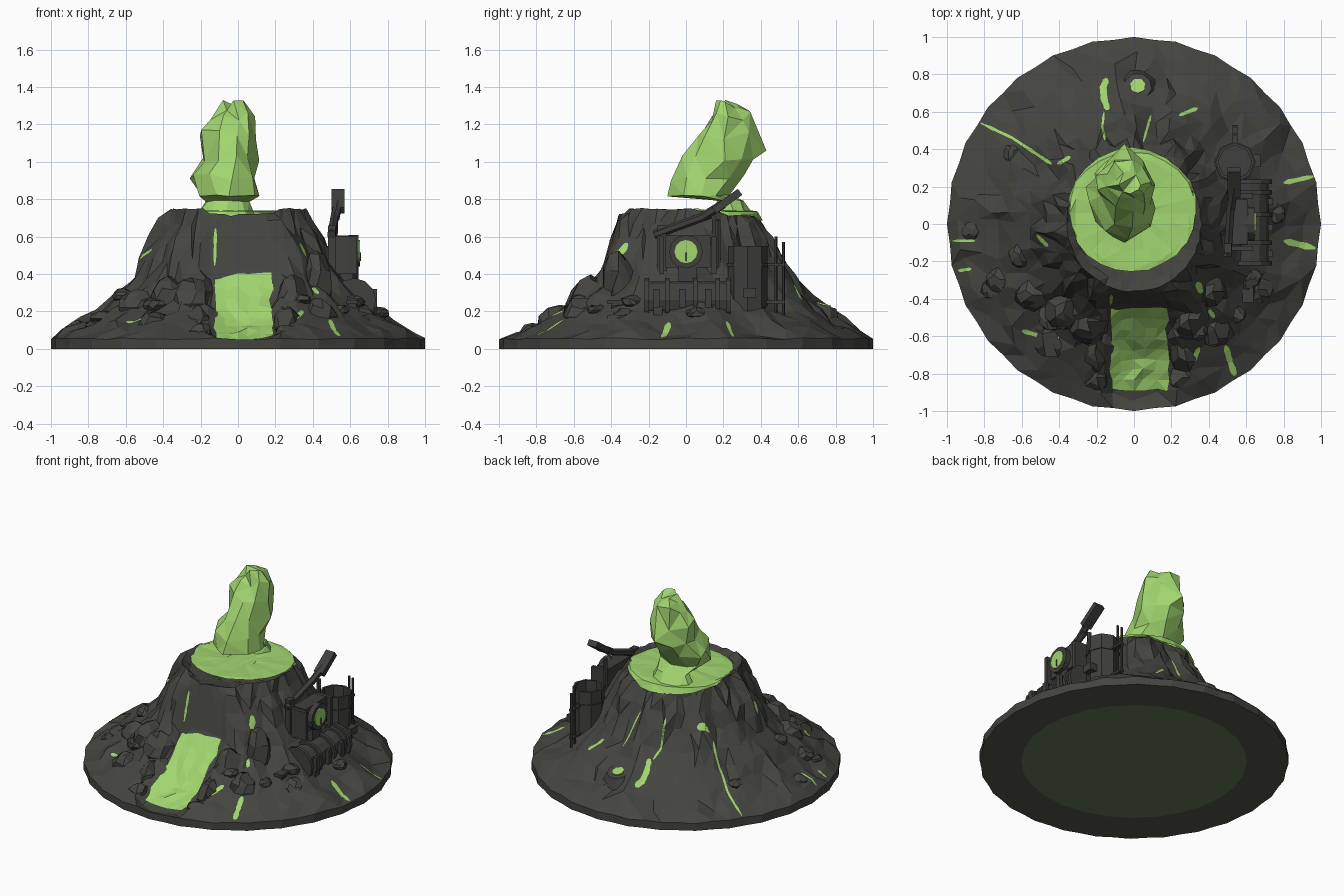
import bpy, bmesh, math, random
from mathutils import Vector, noise
from mathutils.bvhtree import BVHTree

if "Cube" in bpy.data.objects:
    bpy.data.objects.remove(bpy.data.objects["Cube"])

random.seed(7)
J = lambda a: random.uniform(-a, a)


def mat(name, col):
    m = bpy.data.materials.new(name)
    m.diffuse_color = (*col, 1)
    m.use_nodes = True
    m.node_tree.nodes["Principled BSDF"].inputs["Base Color"].default_value = m.diffuse_color
    return m


ROCK = mat("dark rock", (0.058, 0.058, 0.052))
LAVA = mat("green lava", (0.36, 0.67, 0.16))
METAL = mat("dark metal", (0.05, 0.05, 0.048))
UNDER = mat("underside green", (0.125, 0.18, 0.092))
BASE = mat("underside rim", (0.088, 0.092, 0.07))


def finish(bm, name, *mats, tri=False):
    if tri:
        bmesh.ops.triangulate(bm, faces=bm.faces[:])
    bmesh.ops.recalc_face_normals(bm, faces=bm.faces[:])
    me = bpy.data.meshes.new(name)
    bm.to_mesh(me)
    bm.free()
    ob = bpy.data.objects.new(name, me)
    bpy.context.collection.objects.link(ob)
    for m in mats:
        me.materials.append(m)
    return ob


def lerp_table(t, x):
    for (a, va), (b, vb) in zip(t, t[1:]):
        if x <= b:
            return va + (vb - va) * max(0, x - a) / (b - a)
    return t[-1][1]


def loft(bm, rings):
    for a, b in zip(rings, rings[1:]):
        n = len(a)
        for i in range(n):
            bm.faces.new((a[i], a[(i + 1) % n], b[(i + 1) % n], b[i]))


# ---- volcano cone with a carved front alcove and channel
PROFILE = [(0, .69), (.2, .69), (.31, .705), (.36, .748), (.40, .67), (.45, .585), (.5, .48), (.57, .37),
           (.65, .285), (.74, .205), (.83, .145), (.92, .10), (1, .055)]
FLOW = [(.30, .748), (.36, .74), (.45, .38), (.56, .27), (.7, .14), (.88, .055), (1, .045)]
SEG = 56
bm = bmesh.new()
rings = []
for k, (r, h) in enumerate(PROFILE[1:]):
    ring = []
    last = r == 1
    for i in range(SEG):
        a = 2 * math.pi * (i + (0 if last else J(.35))) / SEG
        slope = .38 < r < .95
        ridge = noise.noise(Vector((math.cos(a) * 4, math.sin(a) * 4, r * 2.5)))
        rr = r + (J(.022) + ridge * .035 if slope else J(.006) if r < .4 else 0)
        if last and i % 2:
            rr = .99
        x, y = rr * math.cos(a), rr * math.sin(a)
        z = h + (J(.016) + ridge * .03 if slope else J(.005))
        if r == .36:
            z -= .035 * max(0, math.sin(a))
        if y < -.3 and r < 1:
            if abs(x - .03) < .19:
                z = min(z, lerp_table(FLOW, -y) - .02)
            elif abs(x) < .35:
                z = min(z, lerp_table(FLOW, -y) + .04 + J(.015))
        ring.append(bm.verts.new((x, y, max(z, .03))))
    rings.append(ring)
bm.faces.new(rings[0])
skirt = [bm.verts.new((v.co.x, v.co.y, 0)) for v in rings[-1]]
inner = [bm.verts.new((v.co.x * .73, v.co.y * .73, 0)) for v in rings[-1]]
loft(bm, rings + [skirt, inner])
bm.faces.new(inner)
for f in bm.faces:     # underside: rim and centre
    if all(v.co.z == 0 for v in f.verts):
        f.material_index = 1 if len(f.verts) > 4 else 2
bmesh.ops.triangulate(bm, faces=bm.faces[:])
tree = BVHTree.FromBMesh(bm)
finish(bm, "volcano_cone", ROCK, UNDER, BASE)


def ground(x, y):
    hit = tree.ray_cast(Vector((x, y, 3)), Vector((0, 0, -1)))[0]
    return hit.z if hit else .05


# ---- lava flow down the front
bm = bmesh.new()
grid = []
for j in range(9):
    y = -.455 - .435 * j / 8
    row = []
    for i in range(6):
        x = -.125 + .305 * i / 5 + J(.012)
        yy = y + J(.01)
        z = lerp_table(FLOW, -yy) + J(.014)
        row.append(bm.verts.new((x, yy, max(z, min(ground(x, yy) + .01, z + .03)))))
    grid.append(row)
for a, b in zip(grid, grid[1:]):
    for i in range(5):
        bm.faces.new((a[i], b[i], b[i + 1], a[i + 1]))
finish(bm, "lava_flow", LAVA, tri=True)

# ---- lava pool in the crater, draped over the back rim
bm = bmesh.new()
rings = []
for s in (.3, .65, .92, 1.03, 1.1):
    ring = []
    for i in range(24):
        a = 2 * math.pi * i / 24
        back = max(0, math.sin(a))
        q = s + (J(.02) if s > .4 else 0)
        if s > 1:
            q = min(q, 1.0 + .11 * back + J(.025))
        x, y = -.01 + .335 * q * math.cos(a), .06 + .315 * q * math.sin(a)
        z = .737 + J(.004) if s < 1 else max(.735 - .05 * back * (s > 1.05), ground(x, y) + .012)
        ring.append(bm.verts.new((x, y, z)))
    rings.append(ring)
loft(bm, rings)
bm.faces.new(rings[0])
finish(bm, "lava_pool", LAVA, tri=True)

# ---- leaning lava plume: (z, centre x, centre y, radius x, radius y)
bm = bmesh.new()
rings = []
for z, cx, cy, rx, ry in ((.71, -.07, .25, .16, .12), (.79, -.06, .24, .12, .07), (.82, -.05, .07, .16, .16),
                          (.92, -.07, .12, .18, .19), (1.03, -.05, .19, .15, .19), (1.15, -.05, .22, .145, .15),
                          (1.25, -.03, .23, .12, .11), (1.30, -.03, .22, .06, .06)):
    w = .14 if z > .85 else .05
    ring = []
    for i in range(9):
        a = 2 * math.pi * (i + J(.25)) / 9
        q = 1 + J(w)
        ring.append(bm.verts.new((cx + rx * q * math.cos(a), cy + ry * q * math.sin(a), z + J(.03 if w > .1 else .006))))
    rings.append(ring)
loft(bm, rings)
bm.faces.new(rings[0])
bm.faces.new(rings[-1])
for p in ((-.05, .43, 1.06), (-.08, .21, 1.33), (-.24, .12, .93), (-.05, -.1, .815)):   # pointed licks
    min(bm.verts, key=lambda v: (v.co - Vector(p)).length).co = p
finish(bm, "lava_plume", LAVA, tri=True)


# ---- boulders
def boulder(name, x, y, z, sx, sy, sz):
    bm = bmesh.new()
    bmesh.ops.create_icosphere(bm, subdivisions=2, radius=1)
    off = Vector((x, y, z)) * 9
    for v in bm.verts:
        q = 1 + .3 * noise.noise(v.co * 1.1 + off) + J(.04)
        v.co = Vector((x + v.co.x * sx * q, y + v.co.y * sy * q, max(.01, z + v.co.z * sz * q)))
    bmesh.ops.dissolve_limit(bm, angle_limit=.42, verts=bm.verts[:], edges=bm.edges[:])
    finish(bm, name, ROCK)


for b in ((-.25, -.52, .24, .11, .12, .14), (-.21, -.68, .12, .08, .11, .11), (-.2, -.82, .06, .07, .08, .07),
          (.29, -.51, .24, .10, .12, .15), (.27, -.68, .12, .08, .11, .11), (.26, -.82, .06, .07, .08, .07),
          (-.38, -.47, .26, .1, .1, .13), (.42, -.36, .33, .08, .09, .18), (.43, -.56, .17, .1, .1, .11),
          (-.44, -.62, .12, .11, .1, .09), (-.54, -.38, .22, .1, .09, .1), (.66, -.35, .14, .09, .08, .08)):
    boulder("boulder", *b)
for i in range(14):
    a, r = random.uniform(2.6, 6.6), random.uniform(.62, .88)
    x, y, s = r * math.cos(a), r * math.sin(a), random.uniform(.05, .08)
    if abs(x - .03) > .27:
        boulder("small_rock", x, y, ground(x, y) - .015, s, s, s * .55)


# ---- glowing cracks: ribbons draped on the slope
def crack(w, *pts):
    bm = bmesh.new()
    pts = [Vector(p) for p in pts]
    path = [a.lerp(b, k / 6) for a, b in zip(pts, pts[1:]) for k in range(6)] + [pts[-1]]
    n, prev = len(path), None
    for i, p in enumerate(path):
        d = (path[min(i + 1, n - 1)] - path[max(i - 1, 0)]).normalized()
        half = w / 2 * min(1, .4 + 2 * math.sin(math.pi * i / (n - 1))) * (1 + J(.2))
        row = []
        for s in (1, 0, -1):
            x, y = p.x - d.y * half * s, p.y + d.x * half * s
            row.append(bm.verts.new((x, y, ground(x, y) + .005)))
        if prev:
            for k in (0, 1):
                bm.faces.new((prev[k], prev[k + 1], row[k + 1], row[k]))
        prev = row
    finish(bm, "lava_crack", LAVA)


crack(.034, (-.145, .78), (-.165, .73), (-.16, .67), (-.14, .61))
crack(.012, (-.16, .6), (-.17, .52), (-.155, .45))
crack(.016, (-.82, .54), (-.65, .46), (-.5, .36), (-.44, .32))
crack(.02, (-.41, .32), (-.34, .36))
crack(.024, (.8, .22), (.96, .255))
crack(.032, (.8, -.09), (.97, -.13))
crack(.03, (.49, -.65), (.515, -.74), (.54, -.81))
crack(.022, (-.6, -.57), (-.5, -.6), (-.4, -.61))
crack(.02, (.24, .58), (.34, .62))
crack(.012, (.05, .44), (.09, .58))
crack(.012, (-.97, -.09), (-.85, -.09))
crack(.016, (-.94, -.25), (-.87, -.24))
crack(.028, (.3, -.76), (.35, -.66))
crack(.03, (.34, -.31), (.36, -.37))
crack(.025, (.4, -.46), (.43, -.5))
crack(.016, (-.12, -.38), (-.125, -.43))
crack(.02, (-.52, -.06), (-.46, -.12))


# ---- primitive helpers for the machine and vent
def rod(name, p, q, r, n=8, r2=None, m=METAL, caps=True):
    p, q = Vector(p), Vector(q)
    bm = bmesh.new()
    bmesh.ops.create_cone(bm, cap_ends=caps, segments=n, radius1=r, radius2=r if r2 is None else r2, depth=(q - p).length)
    bmesh.ops.rotate(bm, verts=bm.verts, matrix=(q - p).to_track_quat('Z', 'Y').to_matrix())
    bmesh.ops.translate(bm, verts=bm.verts, vec=(p + q) / 2)
    return finish(bm, name, m)


def box(name, c, s, tilt=0):
    bm = bmesh.new()
    bmesh.ops.create_cube(bm, size=1)
    bmesh.ops.scale(bm, verts=bm.verts, vec=s)
    ob = finish(bm, name, METAL)
    ob.location, ob.rotation_euler.x = c, tilt
    return ob


# low side vent at the back
rod("back_vent", (.02, .71, .15), (.02, .735, .235), .13, 9, .075, ROCK)
rod("vent_lava", (.02, .738, .234), (.02, .74, .241), .042, 7, None, LAVA)

# boiler lying along the slope, with bands, feet and front pipe
rod("boiler", (.62, -.21, .26), (.62, .23, .26), .1, 12)
for y in (-.21, -.1, .05, .17, .225):
    rod("boiler_band", (.62, y - .012, .26), (.62, y + .012, .26), .118, 12)
for y in (-.15, .12):
    box("boiler_foot", (.63, y, .18), (.2, .05, .1))
rod("front_pipe", (.61, -.4, .23), (.61, -.2, .25), .025)
box("pipe_valve", (.61, -.36, .25), (.06, .12, .02))
rod("pipe_flange", (.61, -.3, .24), (.61, -.275, .24), .042)
for y in (-.16, -.02, .12):
    box("boiler_bracket", (.73, y, .27), (.025, .035, .1))

# gauge housing
box("gauge_neck", (.58, .01, .39), (.07, .1, .12))
box("gauge_housing", (.56, .01, .52), (.1, .24, .17))
for y in (-.13, .15):
    box("housing_plate", (.57, y, .5), (.13, .025, .2))
rod("gauge_rim", (.59, .0, .52), (.645, .0, .52), .09, 12)
rod("gauge_face", (.645, .0, .52), (.652, .0, .52), .062, 12, None, LAVA)
rod("gauge_needle", (.654, .0, .47), (.654, .0, .515), .004, 4)

# crane arm with a bucket head
box("arm_post", (.5, -.13, .5), (.04, .05, .32))
rod("arm_beam", (.5, -.17, .61), (.52, .13, .72), .024, 6)
rod("arm_strut", (.51, .17, .42), (.52, .17, .69), .016, 6)
rod("arm_fore", (.52, .08, .7), (.535, .2, .775), .024, 6)
box("arm_head", (.535, .22, .79), (.07, .17, .04), .62)

# open octagonal tank with outlet and tall pipes
tank = rod("tank", (.54, .33, .15), (.54, .33, .55), .105, 8, None, METAL, False)
mod = tank.modifiers.new("wall", 'SOLIDIFY')
mod.thickness = .015
rod("tank_floor", (.54, .33, .3), (.54, .33, .32), .095)
for z in (.2, .44):
    rod("tank_hoop", (.54, .33, z), (.54, .33, z + .02), .111)
box("tank_outlet", (.65, .34, .3), (.06, .07, .05))
for y, top in ((.48, .6), (.52, .57)):
    rod("tall_pipe", (.54, y, .15), (.54, y, top), .008, 6)
for z in (.25, .45):
    box("pipe_clamp", (.54, .47, z), (.025, .12, .015))
